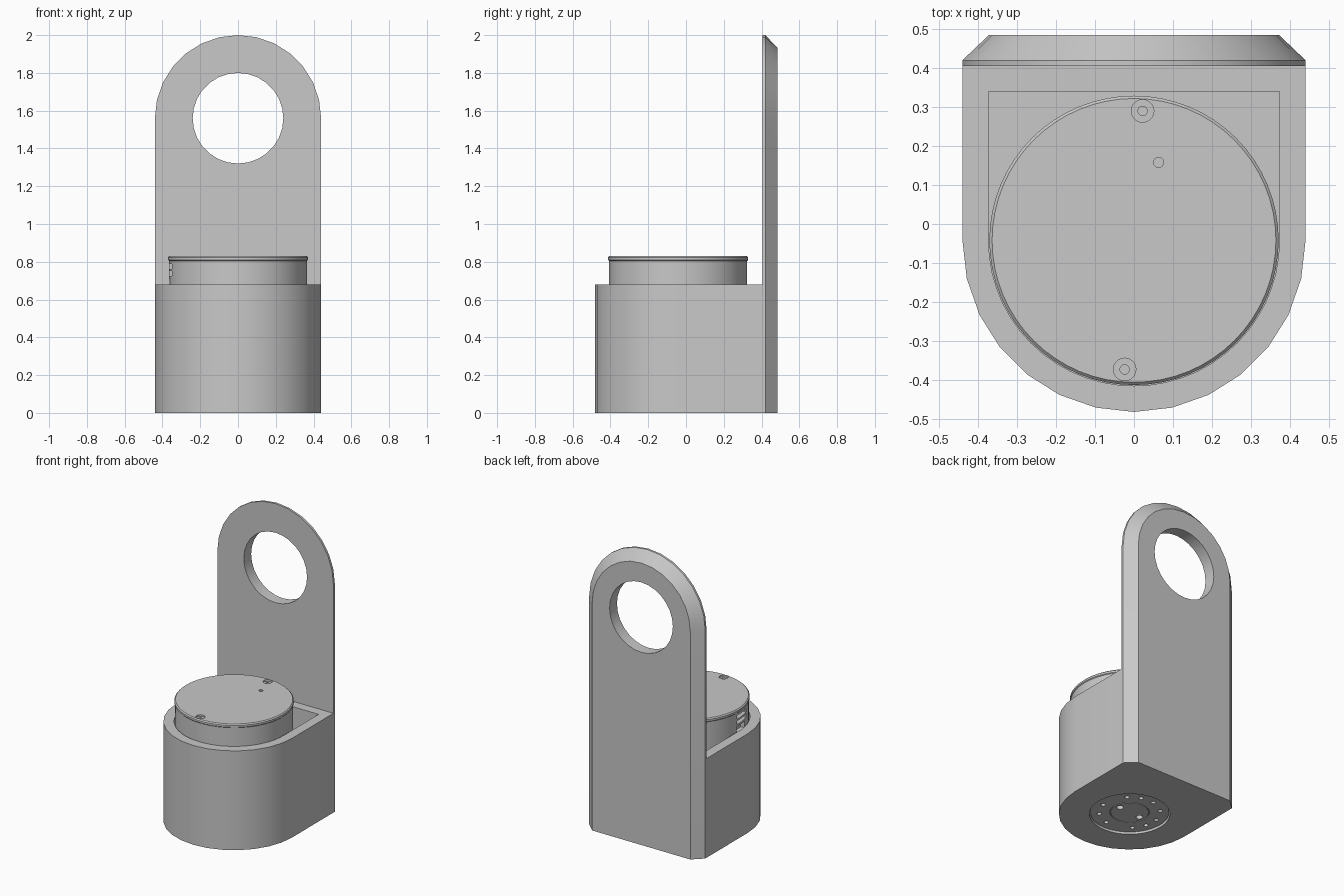
import bpy, bmesh
from math import sin, cos, pi, radians
from mathutils import Matrix, Vector

if "Cube" in bpy.data.objects:
    bpy.data.objects.remove(bpy.data.objects["Cube"], do_unlink=True)

grey = bpy.data.materials.new("plain_grey")
grey.use_nodes = True
grey.diffuse_color = (0.58, 0.58, 0.58, 1)
bsdf = next(n for n in grey.node_tree.nodes if n.type == 'BSDF_PRINCIPLED')
bsdf.inputs["Base Color"].default_value = grey.diffuse_color

AXIS = -0.042   # y of the shared vertical axis of cup and device
TOP = 0.83


def circle(r, n, cx=0, cy=0):
    return [(cx + r * cos(2 * pi * i / n), cy + r * sin(2 * pi * i / n)) for i in range(n)]


def arch(r, centre, base, n, flip=1):
    """Half-round outline with straight legs running to the base line."""
    arc = [(r * cos(pi * i / n), centre + flip * r * sin(pi * i / n)) for i in range(n + 1)]
    return [(r, base)] + arc + [(-r, base)]


def loft(bm, rings, matrix=Matrix()):
    """Join (outline, height) rings with side faces and cap both ends."""
    rows = [[bm.verts.new(matrix @ Vector((x, y, h))) for x, y in pts] for pts, h in rings]
    for a, b in zip(rows, rows[1:]):
        for i in range(len(a)):
            j = (i + 1) % len(a)
            bm.faces.new((a[i], a[j], b[j], b[i]))
    bm.faces.new(rows[0][::-1])
    bm.faces.new(rows[-1])


def make(name, bm):
    bmesh.ops.recalc_face_normals(bm, faces=bm.faces)
    mesh = bpy.data.meshes.new(name)
    bm.to_mesh(mesh)
    bm.free()
    mesh.materials.append(grey)
    obj = bpy.data.objects.new(name, mesh)
    bpy.context.collection.objects.link(obj)
    return obj


def solid(name, rings, matrix=Matrix()):
    bm = bmesh.new()
    loft(bm, rings, matrix)
    return make(name, bm)


def combine(obj, tool, operation='DIFFERENCE'):
    """Apply a boolean and remove the helper."""
    tool.hide_render = True
    mod = obj.modifiers.new("cut", 'BOOLEAN')
    mod.object, mod.operation, mod.solver = tool, operation, 'EXACT'
    graph = bpy.context.evaluated_depsgraph_get()
    mesh = bpy.data.meshes.new_from_object(obj.evaluated_get(graph))
    obj.modifiers.clear()
    obj.data = mesh
    bpy.data.objects.remove(tool, do_unlink=True)


def smooth(obj):
    bpy.ops.object.select_all(action='DESELECT')
    obj.select_set(True)
    bpy.context.view_layer.objects.active = obj
    bpy.ops.object.shade_smooth_by_angle(angle=radians(30))


# Cup with a pocket and a round opening in its floor
outline = arch(0.44, AXIS, 0.41, 14, -1)
holder = solid("wall_holder", [(outline, 0), (outline, 0.68)])
pocket = arch(0.373, AXIS, 0.34, 28, -1)
combine(holder, solid("pocket_cutter", [(pocket, 0.07), (pocket, 0.9)]))
opening = circle(0.25, 48, 0, AXIS)
combine(holder, solid("floor_cutter", [(opening, -0.1), (opening, 0.2)]))

# Back plate: arched, chamfered towards the wall, with a hanging hole
upright = Matrix(((1, 0, 0, 0), (0, 0, 1, 0), (0, 1, 0, 0), (0, 0, 0, 1)))
wide, narrow = arch(0.44, 1.56, 0, 14), arch(0.372, 1.56, 0, 14)
plate = solid("back_plate", [(wide, 0.405), (wide, 0.42), (narrow, 0.485)], upright)
ring = circle(0.24, 28, 0, 1.56)
combine(plate, solid("hole_cutter", [(ring, 0.3), (ring, 0.6)], upright))
combine(holder, plate, 'UNION')
smooth(holder)

# Round device: foot, body and softened lip
profile = [(0.244, 0.012), (0.244, 0.075), (0.366, 0.075), (0.366, 0.805),
           (0.371, 0.81), (0.371, 0.823), (0.364, TOP)]
device = solid("round_device", [(circle(r, 64, 0, AXIS), h) for r, h in profile])

cuts = bmesh.new()
# Stepped screw recesses and a pinhole on the lid
for x, y in ((0.022, 0.29), (-0.024, -0.373)):
    rim, hole = circle(0.029, 20, x, y), circle(0.012, 20, x, y)
    loft(cuts, [(rim, TOP + 0.02), (rim, TOP - 0.012), (hole, TOP - 0.0121), (hole, TOP - 0.03)])
pin = circle(0.013, 16, 0.063, 0.158)
loft(cuts, [(pin, TOP + 0.02), (pin, TOP - 0.01)])

# Holes in the foot: an outer ring and an inner pair
foot_holes = [(0.19, a, 0.015) for a in (0, 35, 63, 90, 145, 180, 215, 270, 297, 325)]
foot_holes += [(0.085, a, 0.022) for a in (130, 310)]
for dist, angle, r in foot_holes:
    a = radians(135 - angle)
    hole = circle(r, 14, dist * cos(a), AXIS + dist * sin(a))
    loft(cuts, [(hole, -0.02), (hole, 0.04)])

# Sockets on the right side of the device
for angle, z, w, h in ((188, 0.775, 0.12, 0.024), (188, 0.738, 0.12, 0.024), (185, 0.69, 0.1, 0.045)):
    spin = Matrix.Translation((0, AXIS, 0)) @ Matrix.Rotation(radians(angle), 4, 'Z')
    box = [(0.335, -w / 2), (0.4, -w / 2), (0.4, w / 2), (0.335, w / 2)]
    loft(cuts, [(box, z - h / 2), (box, z + h / 2)], spin)
combine(device, make("detail_cutter", cuts))

# Round groove in the foot
groove = solid("groove_cutter", [(circle(0.123, 40, 0, AXIS), -0.02), (circle(0.123, 40, 0, AXIS), 0.018)])
core = circle(0.118, 40, 0, AXIS)
combine(groove, solid("groove_core", [(core, -0.1), (core, 0.1)]))
combine(device, groove)
smooth(device)
